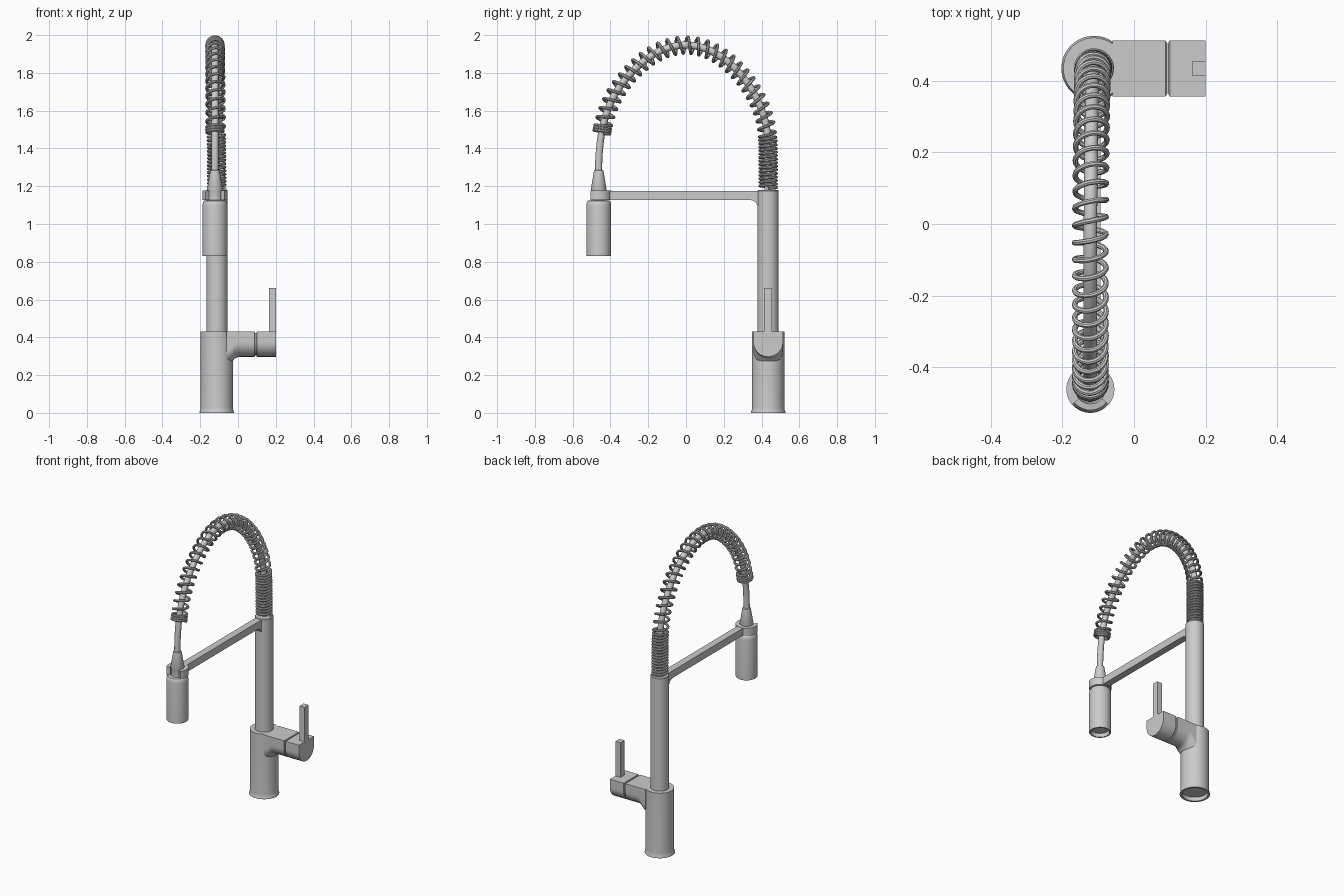
import bpy, bmesh
from math import sin, cos, pi, radians
from mathutils import Vector

if "Cube" in bpy.data.objects:
    bpy.data.objects.remove(bpy.data.objects["Cube"])

CX, CY = -0.112, 0.435      # column axis
HX, HY = -0.122, -0.462     # spray head axis


def finish(name, bm):
    bmesh.ops.remove_doubles(bm, verts=bm.verts, dist=1e-5)
    bmesh.ops.recalc_face_normals(bm, faces=bm.faces)
    me = bpy.data.meshes.new(name)
    bm.to_mesh(me)
    bm.free()
    ob = bpy.data.objects.new(name, me)
    bpy.context.collection.objects.link(ob)
    smooth(ob)
    return ob


def smooth(ob):
    bpy.ops.object.select_all(action='DESELECT')
    ob.select_set(True)
    bpy.context.view_layer.objects.active = ob
    bpy.ops.object.shade_smooth_by_angle(angle=radians(32))


def loft(name, rings, caps=True):
    bm = bmesh.new()
    vs = [[bm.verts.new(p) for p in r] for r in rings]
    n = len(vs[0])
    for a, b in zip(vs, vs[1:]):
        for i in range(n):
            j = (i + 1) % n
            bm.faces.new((a[i], a[j], b[j], b[i]))
    if caps:
        bm.faces.new(vs[0])
        bm.faces.new(vs[-1])
    return finish(name, bm)


def lathe(name, x, y, profile, n=48):
    return loft(name, [[(x + r * cos(2 * pi * i / n), y + r * sin(2 * pi * i / n), z)
                        for i in range(n)] for r, z in profile])


def tube(name, pts, radius, res=3):
    cu = bpy.data.curves.new(name, 'CURVE')
    cu.dimensions = '3D'
    cu.bevel_depth = radius
    cu.bevel_resolution = res
    cu.use_fill_caps = True
    sp = cu.splines.new('POLY')
    sp.points.add(len(pts) - 1)
    for p, v in zip(sp.points, pts):
        p.co = (*v, 1)
    ob = bpy.data.objects.new(name, cu)
    bpy.context.collection.objects.link(ob)
    bpy.ops.object.select_all(action='DESELECT')
    ob.select_set(True)
    bpy.context.view_layer.objects.active = ob
    bpy.ops.object.convert(target='MESH')
    smooth(bpy.context.view_layer.objects.active)


# Base body with flared foot and recessed underside, and the column
lathe("base_body", CX, CY, [(.076, .025), (.078, 0), (.091, 0), (.091, .005), (.087, .014),
                            (.086, .03), (.086, .43)])
lathe("column", CX, CY, [(.056, .42), (.056, 1.176), (.053, 1.18)])


# Side valve: U-shaped section, flaring down where it meets the base
def u_ring(x, drop=0, inset=0):
    r = .078 - inset
    arc = [(x, CY + r * cos(a), .375 - drop + r * sin(a))
           for a in [pi + pi * i / 24 for i in range(25)]]
    return [(x, CY - r, .43 - inset)] + arc + [(x, CY + r, .43 - inset)]


loft("valve_arm", [u_ring(-.06, .05), u_ring(-.03, .028), u_ring(-.02, .012),
                   u_ring(-.006, .003), u_ring(.012), u_ring(.088), u_ring(.091, 0, .004)])
loft("valve_groove", [u_ring(.08, 0, .008), u_ring(.11, 0, .008)])
loft("handle_cap", [u_ring(.097, 0, .004), u_ring(.1), u_ring(.2)])

# Lever
loft("lever", [[(.163, CY - .021, z), (.2, CY - .021, z), (.2, CY + .021, z), (.163, CY + .021, z)]
               for z in (.42, .66)])

# Support bar with a fillet under the column end
prof = [(HY + .045, 1.176), (HY + .045, 1.128), (.335, 1.128), (.355, 1.124), (.37, 1.113),
        (.379, 1.095), (.4, 1.09), (.4, 1.176)]
loft("support_bar", [[(CX - .005 + s * .023, y, z) for y, z in prof] for s in (-1, 1)])

# Open clip around the spray head neck
angs = [radians(-40 + 260 * i / 36) for i in range(37)]
outline = [(HX + .067 * cos(a), HY + .067 * sin(a)) for a in angs]
outline += [(HX + .041 * cos(a), HY + .041 * sin(a)) for a in reversed(angs)]
loft("head_clip", [[(x, y, z) for x, y in outline] for z in (1.126, 1.178)])

# Spray head with recessed outlet, neck and tapered collar
lathe("spray_head", HX, HY, [(.054, .855), (.056, .83), (.064, .83), (.066, .833), (.066, 1.1),
                             (.064, 1.114), (.058, 1.123), (.04, 1.126), (.04, 1.175),
                             (.042, 1.18), (.025, 1.283), (.019, 1.287)])

# Hose path: smooth curve through a few (y, z) points, evenly resampled
key = [(.435, 1.17), (.435, 1.32), (.432, 1.46), (.415, 1.56), (.374, 1.665), (.31, 1.767),
       (.22, 1.86), (.11, 1.926), (-.01, 1.947), (-.128, 1.92), (-.228, 1.858), (-.313, 1.775),
       (-.377, 1.685), (-.42, 1.588), (-.446, 1.485), (-.46, 1.37), (-.463, 1.27)]
K = [Vector((CX + (HX - CX) * min(1, i / 8), y, z)) for i, (y, z) in enumerate(key)]
K = [2 * K[0] - K[1]] + K + [2 * K[-1] - K[-2]]
path = []
for a, b, c, d in zip(K, K[1:], K[2:], K[3:]):
    for i in range(20):
        t = i / 20
        path.append(.5 * (2 * b + (c - a) * t + (2 * a - 5 * b + 4 * c - d) * t * t
                          + (3 * b - a - 3 * c + d) * t ** 3))
path.append(K[-2])
dist = [0]
for a, b in zip(path, path[1:]):
    dist.append(dist[-1] + (b - a).length)


def at(s):
    i = max(k for k in range(len(dist) - 1) if dist[k] <= s)
    t = (s - dist[i]) / (dist[i + 1] - dist[i])
    return path[i].lerp(path[i + 1], t), (path[i + 1] - path[i]).normalized()


tube("hose", path[::4], .019, 6)

# Spring: tight on the column, open over the arch, tight at the free end
s_end = dist[14 * 20]
zones = [(.018, .30, 15), (.30, s_end - .035, 28), (s_end - .035, s_end + .005, 3)]
coil, turn = [], 0
for s0, s1, n in zones:
    for i in range(n * 24):
        p, tan = at(s0 + (s1 - s0) * i / (n * 24))
        side = Vector((1, 0, 0))
        up = tan.cross(side).normalized()
        a = 2 * pi * i / 24
        coil.append(p + .044 * (cos(a) * side + sin(a) * up))
tube("spring", coil, .0078, 2)
